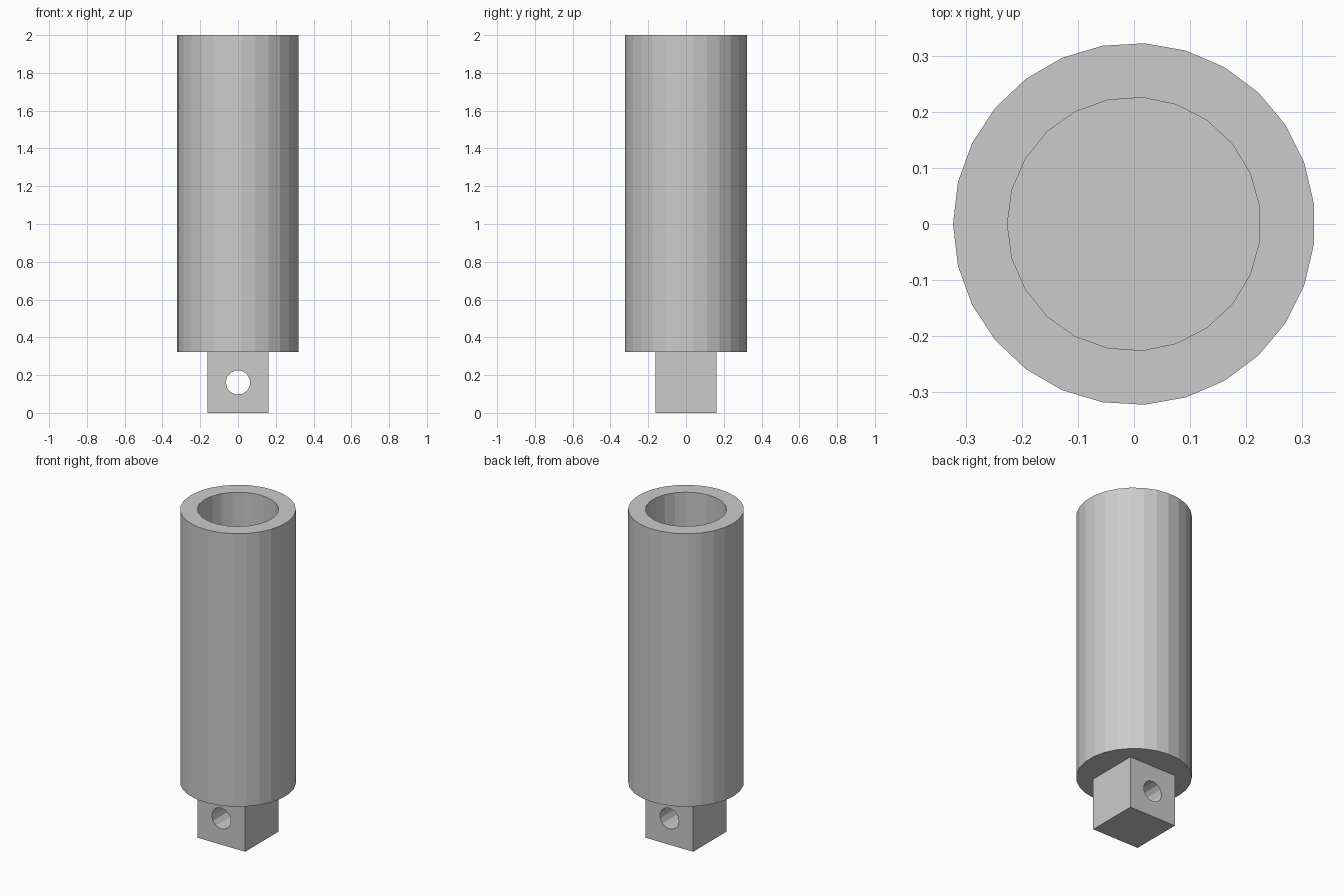
import bpy, bmesh
from math import pi, cos, sin
from mathutils import Matrix, Vector

if "Cube" in bpy.data.objects:
    bpy.data.objects.remove(bpy.data.objects["Cube"])

U = 2 / 31                      # design unit: the whole part is 31 units tall
LUG = 5 * U                     # edge of the square lug
FLOOR = 1.5 * U                 # thickness of the socket floor

steel = bpy.data.materials.new("plain grey")
steel.use_nodes = True
grey = (0.6, 0.6, 0.6, 1)
steel.diffuse_color = grey
steel.node_tree.nodes["Principled BSDF"].inputs["Base Color"].default_value = grey


def finish(name, bm):
    bmesh.ops.recalc_face_normals(bm, faces=bm.faces)
    mesh = bpy.data.meshes.new(name)
    bm.to_mesh(mesh)
    bm.free()
    mesh.materials.append(steel)
    obj = bpy.data.objects.new(name, mesh)
    bpy.context.collection.objects.link(obj)
    return obj


def prism(name, radius, sides, z0, z1, matrix=Matrix()):
    """Regular prism with one corner pointing to -x."""
    bm = bmesh.new()
    angles = [pi + 2 * pi * i / sides for i in range(sides)]
    base = bm.faces.new([bm.verts.new((radius * cos(a), radius * sin(a), z0)) for a in angles])
    top = bmesh.ops.extrude_face_region(bm, geom=[base], use_keep_orig=True)["geom"]
    bmesh.ops.translate(bm, vec=Vector((0, 0, z1 - z0)),
                        verts=[v for v in top if isinstance(v, bmesh.types.BMVert)])
    bm.transform(matrix)
    return finish(name, bm)


def cut(obj, cutter):
    """Subtract the cutter, then discard it."""
    cutter.hide_render = True
    mod = obj.modifiers.new("cut", 'BOOLEAN')
    mod.operation, mod.solver, mod.object = 'DIFFERENCE', 'EXACT', cutter
    bpy.context.view_layer.objects.active = obj
    bpy.ops.object.modifier_apply(modifier=mod.name)
    bpy.data.objects.remove(cutter)


# Socket: round tube, open at the top, closed at the bottom
tube = prism("socket_tube", 5 * U, 27, LUG, 2)
cut(tube, prism("bore_cutter", 3.5 * U, 23, LUG + FLOOR, 2.1))

# Square lug under the tube with a pin hole from front to back
bm = bmesh.new()
bmesh.ops.create_cube(bm, size=LUG, matrix=Matrix.Translation((0, 0, LUG / 2)))
lug = finish("square_lug", bm)
across = Matrix.Translation((0, 0, LUG / 2)) @ Matrix.Rotation(pi / 2, 4, 'X')
cut(lug, prism("pin_hole_cutter", U, 13, -LUG, LUG, across))
